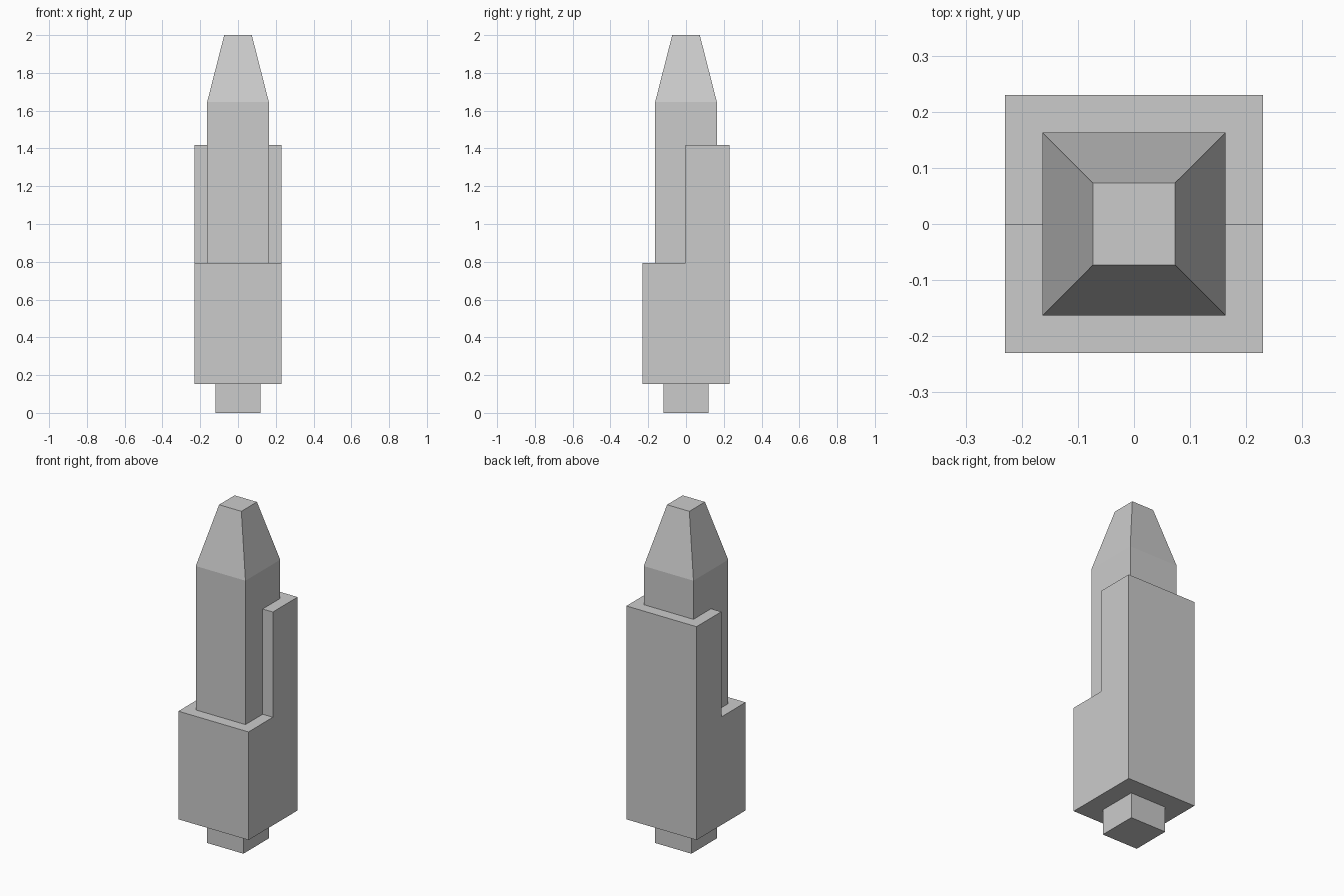
import bpy, bmesh

if "Cube" in bpy.data.objects:
    bpy.data.objects.remove(bpy.data.objects["Cube"])


def make_object(name, bm):
    bmesh.ops.recalc_face_normals(bm, faces=bm.faces)
    mesh = bpy.data.meshes.new(name)
    bm.to_mesh(mesh)
    bm.free()
    obj = bpy.data.objects.new(name, mesh)
    bpy.context.collection.objects.link(obj)
    return obj


def square_loft(name, sections):
    """Stack of centred squares given as (half width, height), capped at both ends."""
    bm = bmesh.new()
    rings = [[bm.verts.new((sx * h, sy * h, z))
              for sx, sy in ((-1, -1), (1, -1), (1, 1), (-1, 1))]
             for h, z in sections]
    for low, high in zip(rings, rings[1:]):
        for i in range(4):
            j = (i + 1) % 4
            bm.faces.new((low[i], low[j], high[j], high[i]))
    bm.faces.new(rings[0])
    bm.faces.new(rings[-1])
    return make_object(name, bm)


def extrude_side_profile(name, profile, half_width):
    """Extrude a (y, z) outline across x, centred."""
    bm = bmesh.new()
    face = bm.faces.new([bm.verts.new((-half_width, y, z)) for y, z in profile])
    side = bmesh.ops.extrude_face_region(bm, geom=[face])["geom"]
    verts = [g for g in side if isinstance(g, bmesh.types.BMVert)]
    bmesh.ops.translate(bm, verts=verts, vec=(2 * half_width, 0, 0))
    # Restore the start cap if the extrusion consumed it
    bmesh.ops.holes_fill(bm, edges=[e for e in bm.edges if e.is_boundary], sides=0)
    return make_object(name, bm)


STUB, BODY, CORE, TIP = 0.119, 0.23, 0.163, 0.073
STUB_TOP, FRONT_TOP, BACK_TOP, SHOULDER = 0.153, 0.794, 1.418, 1.647

# Small square stub at the bottom
square_loft("base_stub", [(STUB, 0), (STUB, STUB_TOP)])

# Outer casing: low at the front, tall over the back half
extrude_side_profile("stepped_casing", [
    (-BODY, STUB_TOP), (BODY, STUB_TOP), (BODY, BACK_TOP),
    (-0.002, BACK_TOP), (-0.002, FRONT_TOP), (-BODY, FRONT_TOP)], BODY)

# Inner column with tapered, flat-topped tip
square_loft("tapered_core", [(CORE, STUB_TOP + 0.05), (CORE, SHOULDER), (TIP, 2.0)])
